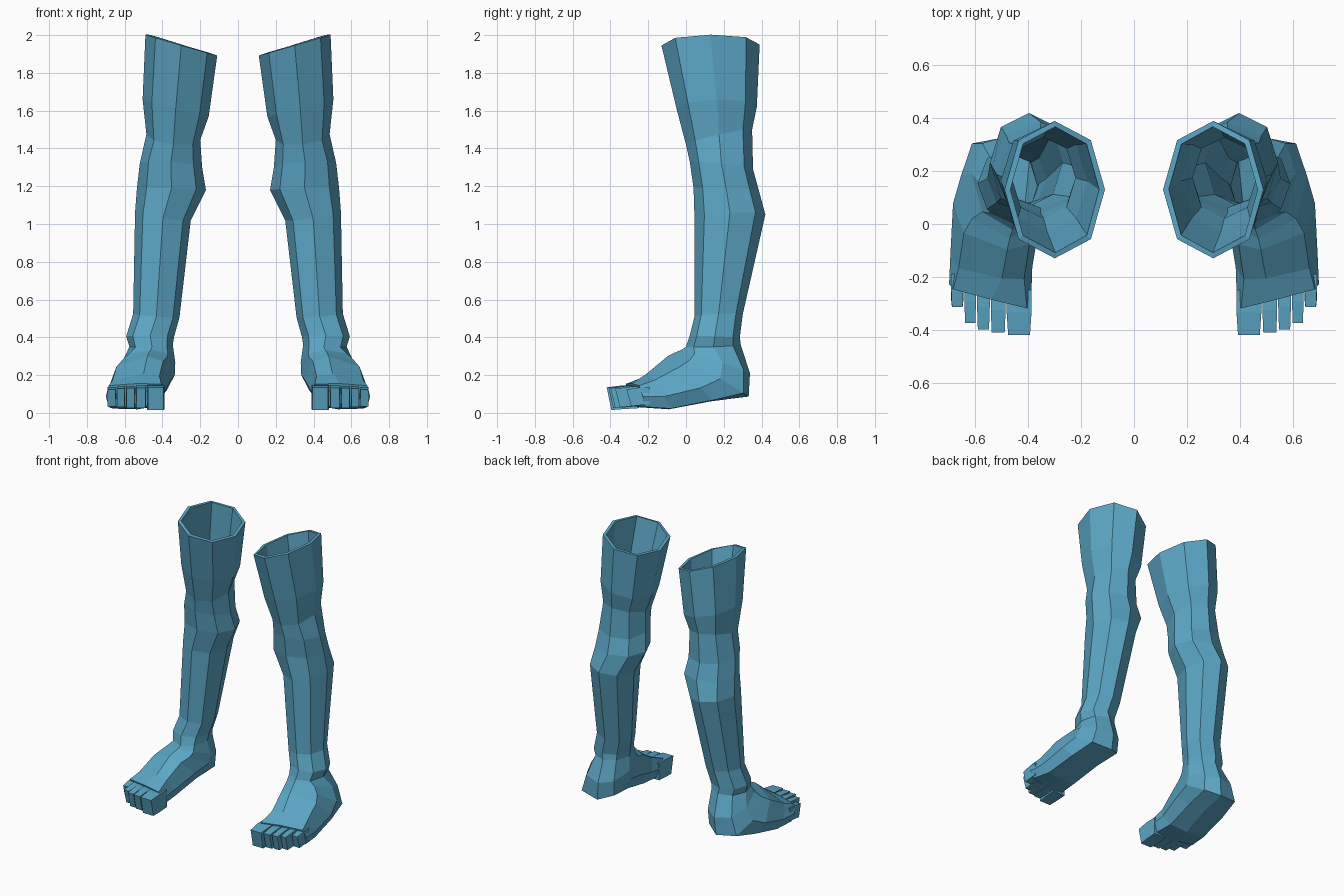
import bpy, bmesh, math
from mathutils import Vector

if "Cube" in bpy.data.objects:
    bpy.data.objects.remove(bpy.data.objects["Cube"])

skin = bpy.data.materials.new("blue skin")
skin.diffuse_color = (0.107, 0.385, 0.565, 1)
skin.use_nodes = True
skin.node_tree.nodes["Principled BSDF"].inputs["Base Color"].default_value = skin.diffuse_color


def ring(f, b, xi, xo, t, dy, dz, k):
    """Eight points: front, around the outer side, back, around the inner side."""
    f, b = Vector(f), Vector(b)
    w = xo - xi
    side = f.lerp(b, t)
    pts = []
    for px, s in ((0, 0), (k, .5 - k / 2), (1, .5), (k, .5 + k / 2), (0, 1),
                  (-k, .5 + k / 2), (-1, .5), (-k, .5 - k / 2)):
        # position along front-back, passing through the side point at s = 0.5
        p = f.lerp(side, s * 2) if s <= .5 else side.lerp(b, s * 2 - 1)
        if px:
            p.x = (xi + xo) / 2 + px * w / 2
        u = (p.x - (xi + xo) / 2) / w
        p.y += dy * u
        p.z += dz * u
        pts.append(p)
    return pts


def finish(bm, name):
    bmesh.ops.recalc_face_normals(bm, faces=bm.faces)
    me = bpy.data.meshes.new(name)
    bm.to_mesh(me)
    bm.free()
    me.materials.append(skin)
    ob = bpy.data.objects.new(name, me)
    bpy.context.collection.objects.link(ob)
    return ob


# leg rings: front y, front z, back y, back z, inner x, outer x, outer-inner z
LEG = [
    (-.13, 1.945, .39, 1.95, .11, .49, .11),
    (-.05, 1.61, .375, 1.62, .155, .505, .09),
    (.00, 1.42, .35, 1.50, .20, .485, .03),
    (.02, 1.33, .355, 1.29, .19, .52, .02),
    (.04, 1.19, .385, 1.18, .17, .535, .01),
    (.045, 1.03, .42, 1.05, .25, .545, .04),
    (.045, .51, .30, .52, .31, .555, .02),
    (.02, .41, .285, .40, .338, .592, .0),
]
# foot rings fan around the ankle: top xyz, heel/sole xyz, inner x, outer x,
# side position, outer-inner y, outer-inner z, squareness
FOOT = [
    ((.455, .0, .35), (.455, .29, .36), .345, .575, .5, 0, -.01, .72),
    ((.46, -.02, .335), (.46, .34, .21), .332, .615, .55, .03, 0, .72),
    ((.47, -.05, .32), (.47, .335, .085), .335, .655, .55, .04, -.02, .74),
    ((.48, -.09, .295), (.49, .14, .058), .355, .685, .6, .06, -.04, .75),
    ((.50, -.20, .205), (.53, -.09, .018), .385, .695, .55, .05, -.03, .8),
    ((.54, -.285, .155), (.54, -.25, .03), .39, .70, .5, .08, -.01, .9),
]

# hollow leg running into the foot
rings = [ring(((i + o) / 2, yf, zf), ((i + o) / 2, yb, zb), i, o, .5, 0, dz, .72)
         for yf, zf, yb, zb, i, o, dz in LEG]
rings += [ring(*r) for r in FOOT]
bm = bmesh.new()
loops = [[bm.verts.new(p) for p in r] for r in rings]
for a, b in zip(loops, loops[1:]):
    for j in range(8):
        n = (j + 1) % 8
        bm.faces.new((a[j], a[n], b[n], b[j]))
bm.faces.new(loops[-1])
leg = finish(bm, "legs_and_feet")
wall = leg.modifiers.new("wall", 'SOLIDIFY')
wall.thickness = .022
wall.offset = -1

# toes: inner x, outer x, base y, tip y, bottom z, top z
TOES = [
    (.388, .482, -.25, -.42, .01, .14),
    (.486, .542, -.24, -.41, .02, .138),
    (.546, .594, -.23, -.40, .02, .136),
    (.598, .642, -.21, -.375, .025, .133),
    (.646, .692, -.19, -.315, .03, .128),
]
bm = bmesh.new()
for x0, x1, yb, yt, z0, z1 in TOES:
    inset = (x1 - x0) * .06
    profile = [(yb, z0 + .015), (yb, z1 + .008), ((yb + yt) / 2, z1 + .006),
               (yt, z1 - .005), (yt + .025, z0 + .005), ((yb + yt) / 2, z0 + .01)]
    sides = []
    for x, s in ((x0, 1), (x1, -1)):
        sides.append([bm.verts.new((x + (s * inset if y < yb - .1 else 0), y, z))
                      for y, z in profile])
        bm.faces.new(sides[-1])
    for j in range(6):
        n = (j + 1) % 6
        bm.faces.new((sides[0][j], sides[0][n], sides[1][n], sides[1][j]))
toes = finish(bm, "toes")

# the other leg
for ob in (leg, toes):
    mirror = ob.modifiers.new("mirror", 'MIRROR')
    mirror.use_mirror_merge = False
